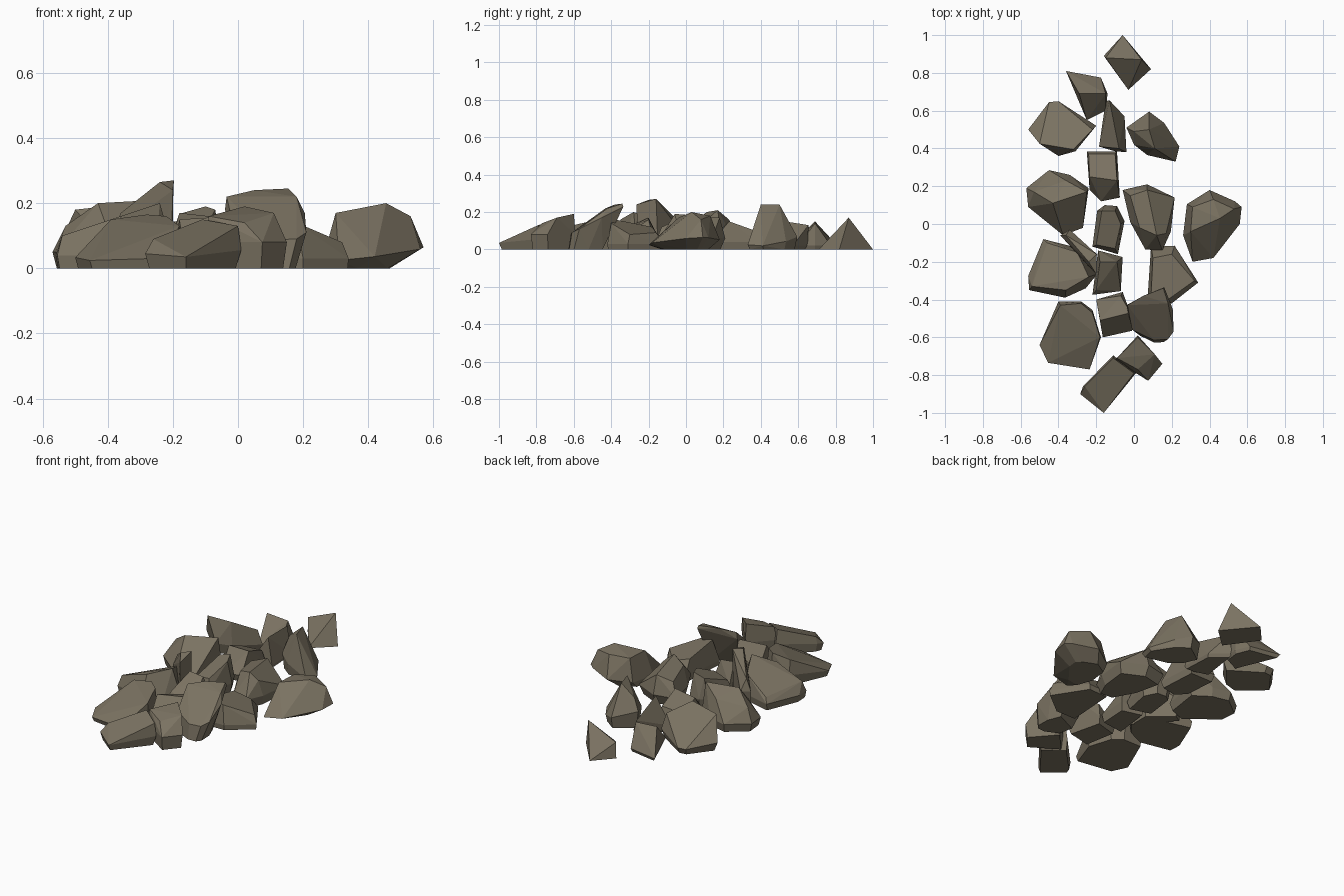
import bpy, bmesh
from mathutils import Vector

stone = bpy.data.materials.new("grey brown stone")
stone.diffuse_color = (0.195, 0.168, 0.12, 1)


def rock(name, outline, tops, rim=0.03, slope=(0, 0), base=0.9, foot=(0, 0)):
    """Faceted stone: plan outline at rim height (rim may tilt), a smaller
    footprint on the ground (may shift), and crest points, joined as a hull."""
    cx = sum(p[0] for p in outline) / len(outline)
    cy = sum(p[1] for p in outline) / len(outline)
    pts = list(tops)
    for x, y in outline:
        z = rim + slope[0] * (x - cx) + slope[1] * (y - cy)
        pts.append((x, y, max(0, z)))
        pts.append((cx + foot[0] + (x - cx) * base, cy + foot[1] + (y - cy) * base, 0))
    bm = bmesh.new()
    for p in pts:
        bm.verts.new(Vector(p))
    bmesh.ops.remove_doubles(bm, verts=bm.verts, dist=0.004)
    bmesh.ops.convex_hull(bm, input=bm.verts)
    loose = [v for v in bm.verts if not v.link_faces]
    bmesh.ops.delete(bm, geom=loose, context='VERTS')
    bmesh.ops.dissolve_limit(bm, angle_limit=0.1, verts=bm.verts, edges=bm.edges)
    bmesh.ops.recalc_face_normals(bm, faces=bm.faces)
    me = bpy.data.meshes.new(name)
    bm.to_mesh(me)
    bm.free()
    me.materials.append(stone)
    bpy.context.collection.objects.link(bpy.data.objects.new(name, me))


# Back end of the pile
rock("back_tip_rock", [(-.06, 1), (-.16, .89), (-.03, .71), (.09, .82)],
     [(-.15, .88, .09), (.04, .87, .17)], rim=0, base=1)
rock("back_left_shard", [(-.36, .81), (-.175, .775), (-.14, .69), (-.15, .6), (-.25, .55)],
     [(-.29, .69, .15), (-.15, .69, .14)], rim=.02)
rock("back_left_boulder",
     [(-.56, .5), (-.45, .645), (-.4, .65), (-.2, .52), (-.31, .385), (-.4, .36)],
     [(-.5, .425, .18), (-.32, .395, .2), (-.22, .5, .14)],
     rim=.05, slope=(0, -.1), base=.88)
rock("back_middle_wedge",
     [(-.185, .41), (-.15, .65), (-.05, .57), (-.04, .38), (-.1, .385)],
     [(-.13, .655, .13), (-.08, .4, .17)], rim=.02)
rock("back_right_boulder",
     [(-.04, .51), (.08, .595), (.16, .535), (.24, .41), (.22, .33), (.07, .365), (0, .42)],
     [(0, .49, .17), (.08, .5, .24), (.11, .4, .24)], rim=.06, slope=(-.3, 0))

# Middle of the pile
rock("centre_back_block",
     [(-.25, .385), (-.09, .385), (-.075, .14), (-.175, .12), (-.235, .18)],
     [(-.235, .25, .14), (-.09, .23, .15), (-.1, .37, .1), (-.24, .37, .09)], rim=.04)
rock("left_boulder",
     [(-.57, .19), (-.45, .285), (-.34, .26), (-.24, .19), (-.27, -.02), (-.375, -.06), (-.56, .09)],
     [(-.43, .11, .2), (-.25, .17, .21), (-.53, .17, .13), (-.36, .23, .16)],
     rim=.05, base=.92)
rock("centre_stone",
     [(-.22, -.12), (-.195, .07), (-.155, .1), (-.09, .095), (-.05, .015), (-.085, -.16)],
     [(-.17, .07, .17), (-.1, .07, .19), (-.07, 0, .18), (-.1, -.13, .12), (-.2, -.11, .1)],
     rim=.05)
rock("centre_right_boulder",
     [(-.06, .18), (.07, .21), (.215, .14), (.195, -.04), (.15, -.14), (.06, -.135), (-.02, .01)],
     [(.07, .18, .17), (.12, -.06, .19), (.03, -.02, .16), (.17, -.05, .15), (-.02, .15, .14)],
     rim=.06, base=.85)
rock("right_boulder",
     [(.26, -.06), (.28, .105), (.4, .18), (.535, .12), (.57, .09), (.56, 0), (.42, -.18), (.31, -.2)],
     [(.3, -.04, .17), (.31, .09, .17), (.455, .03, .2), (.42, .13, .18), (.53, .08, .16)],
     rim=.045, slope=(.1, .05), base=.65, foot=(-.05, 0))
rock("left_front_boulder",
     [(-.56, -.275), (-.48, -.08), (-.285, -.13), (-.195, -.265), (-.255, -.34), (-.365, -.39), (-.555, -.35)],
     [(-.54, -.33, .1), (-.36, -.35, .16), (-.24, -.28, .2), (-.3, -.15, .15), (-.46, -.1, .07)],
     rim=.04, base=.96)
rock("tall_shard", [(-.39, -.06), (-.34, -.03), (-.2, -.15), (-.2, -.26), (-.25, -.22)],
     [(-.2, -.265, .24), (-.24, -.2, .265), (-.197, -.16, .27), (-.36, -.06, .17)],
     rim=.1)
rock("centre_front_block", [(-.22, -.375), (-.19, -.14), (-.06, -.175), (-.07, -.355)],
     [(-.18, -.2, .17), (-.09, -.2, .16), (-.2, -.35, .1)], rim=.05)
rock("right_front_boulder",
     [(.07, -.42), (.09, -.12), (.215, -.115), (.34, -.31), (.2, -.42)],
     [(.1, -.18, .12), (.2, -.16, .09), (.32, -.3, .08), (.18, -.4, .14), (.09, -.38, .16)],
     rim=.03, base=.98)

# Front end of the pile
rock("front_centre_block", [(-.2, -.4), (-.06, -.36), (-.01, -.565), (-.165, -.6)],
     [(-.18, -.51, .15), (-.02, -.47, .16), (-.07, -.38, .13)], rim=.04)
rock("front_right_slab",
     [(-.04, -.43), (.16, -.335), (.205, -.45), (.21, -.57), (.18, -.61), (.105, -.615), (-.01, -.56)],
     [(-.035, -.43, .22), (.05, -.38, .24), (.155, -.34, .245), (.18, -.42, .22)],
     rim=.14, slope=(0, .5), base=.65, foot=(0, -.05))
rock("front_left_slab",
     [(-.5, -.64), (-.4, -.41), (-.28, -.41), (-.22, -.455), (-.175, -.6), (-.235, -.77), (-.455, -.735)],
     [(-.39, -.43, .15), (-.28, -.42, .165), (-.22, -.47, .16), (-.18, -.6, .13)],
     rim=.05, slope=(.05, .12), base=.95)
rock("front_long_block",
     [(-.285, -.9), (-.27, -.86), (-.11, -.695), (.01, -.79), (-.16, -1)],
     [(-.26, -.86, .09), (-.11, -.71, .15), (0, -.79, .13)], rim=.05, slope=(0, .1))
rock("front_tip_block", [(-.1, -.72), (.02, -.59), (.15, -.74), (.075, -.83)],
     [(-.09, -.71, .16), (.02, -.6, .19), (.11, -.69, .17), (.02, -.77, .14)],
     rim=.08)
